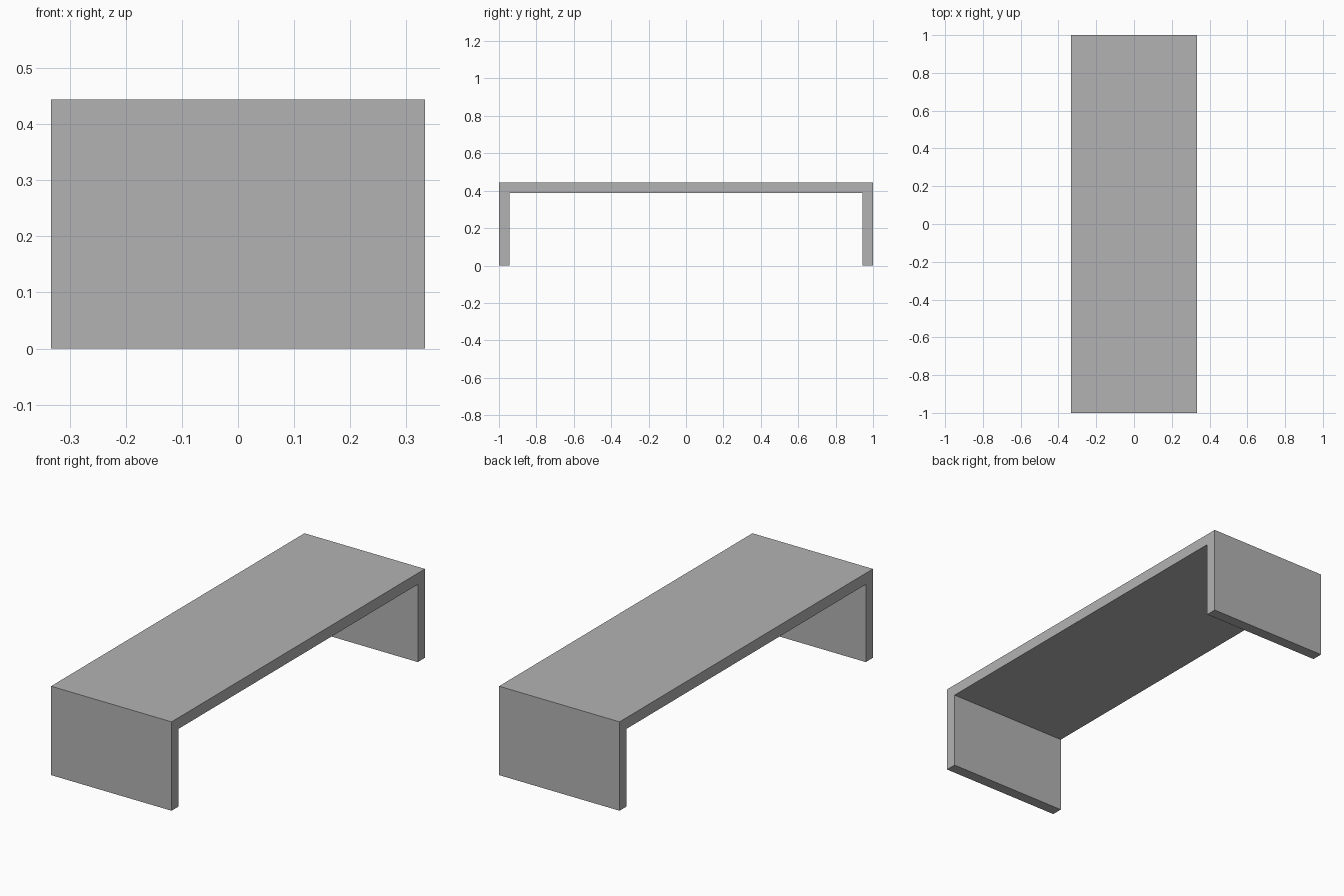
import bpy
import bmesh

cube = bpy.data.objects.get("Cube")
if cube:
    bpy.data.objects.remove(cube, do_unlink=True)

WIDTH, LENGTH, HEIGHT, THICK = 0.666, 2.0, 0.444, 0.056

# Plain grey finish
grey = bpy.data.materials.new("plain grey")
grey.use_nodes = True
colour = (0.45, 0.45, 0.45, 1)
grey.diffuse_color = colour
grey.node_tree.nodes["Principled BSDF"].inputs["Base Color"].default_value = colour

# Bench: a squared arch profile (top board and two end panels) extruded across
outer = LENGTH / 2
inner = outer - THICK
under = HEIGHT - THICK
profile = [(-outer, 0), (-inner, 0), (-inner, under), (inner, under),
           (inner, 0), (outer, 0), (outer, HEIGHT), (-outer, HEIGHT)]

bm = bmesh.new()
side = bm.faces.new([bm.verts.new((-WIDTH / 2, y, z)) for y, z in profile])
extruded = bmesh.ops.extrude_face_region(bm, geom=[side], use_keep_orig=True)
moved = [v for v in extruded["geom"] if isinstance(v, bmesh.types.BMVert)]
bmesh.ops.translate(bm, verts=moved, vec=(WIDTH, 0, 0))
bmesh.ops.recalc_face_normals(bm, faces=bm.faces)

mesh = bpy.data.meshes.new("bench")
bm.to_mesh(mesh)
bm.free()
mesh.materials.append(grey)
bench = bpy.data.objects.new("bench", mesh)
bpy.context.collection.objects.link(bench)
